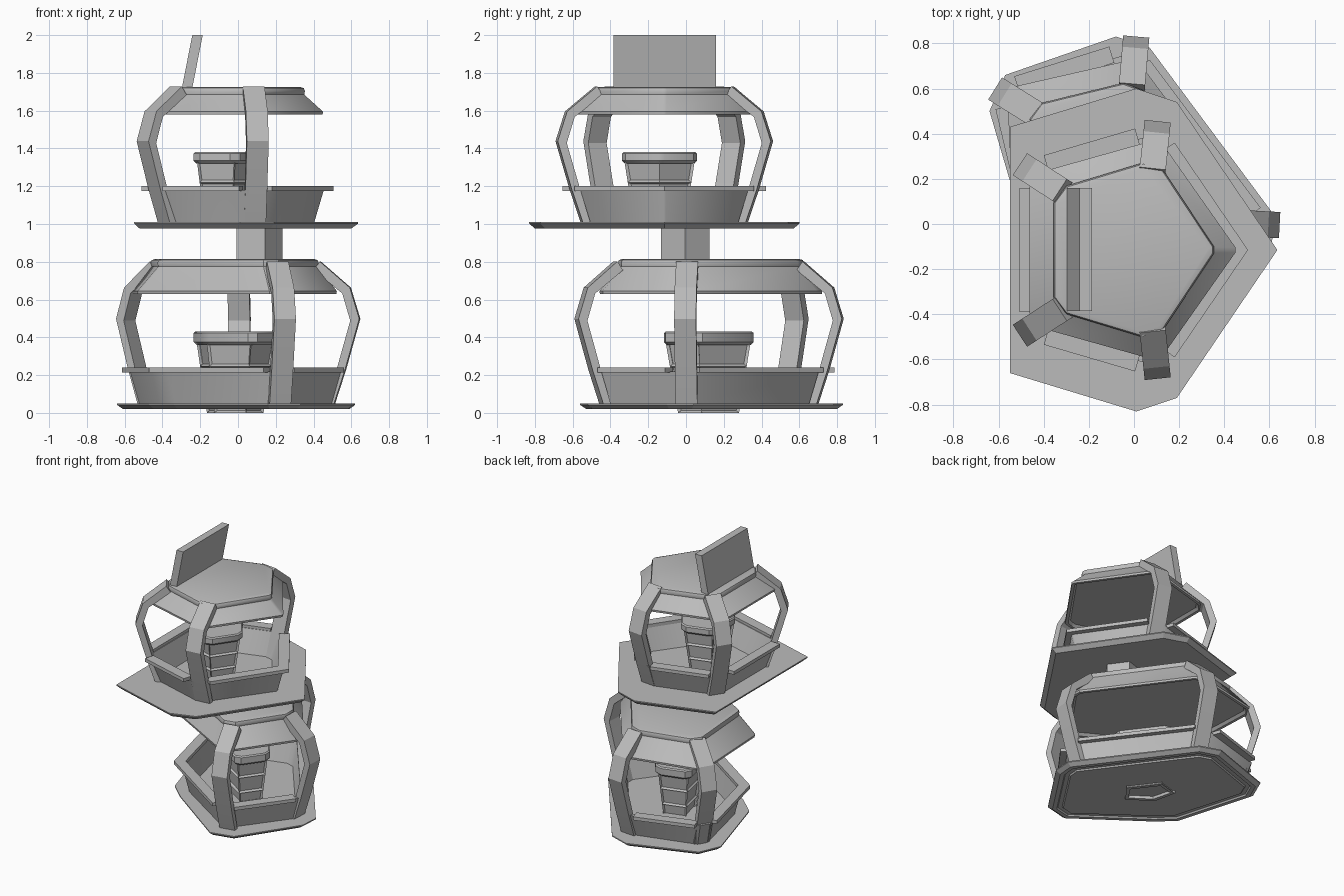
import bpy, bmesh, math
from mathutils import Vector

cube = bpy.data.objects.get("Cube")
if cube:
    bpy.data.objects.remove(cube, do_unlink=True)

grey = bpy.data.materials.new("plain grey")
grey.use_nodes = True
GREY = (0.5, 0.5, 0.5, 1)
grey.diffuse_color = GREY
grey.node_tree.nodes["Principled BSDF"].inputs["Base Color"].default_value = GREY


def finish(bm, name, smooth=0):
    bmesh.ops.recalc_face_normals(bm, faces=bm.faces)
    mesh = bpy.data.meshes.new(name)
    bm.to_mesh(mesh)
    bm.free()
    mesh.materials.append(grey)
    ob = bpy.data.objects.new(name, mesh)
    bpy.context.collection.objects.link(ob)
    if smooth:
        bpy.ops.object.select_all(action="DESELECT")
        ob.select_set(True)
        bpy.context.view_layer.objects.active = ob
        bpy.ops.object.shade_smooth_by_angle(angle=math.radians(smooth))
    return ob


def grow(pts, d):
    """Offset a counter-clockwise outline outwards by d with mitred corners."""
    out = []
    for i, p in enumerate(pts):
        p = Vector(p)
        e1 = (p - Vector(pts[i - 1])).normalized()
        e2 = (Vector(pts[(i + 1) % len(pts)]) - p).normalized()
        n1, n2 = Vector((e1.y, -e1.x)), Vector((e2.y, -e2.x))
        out.append(p + (n1 + n2) * d / (1 + n1.dot(n2)))
    return out


def trim(pts, d, first):
    """Cut the corners of an outline; the entrance corner has its own amount."""
    out = []
    for i, p in enumerate(pts):
        p = Vector(p)
        for q in (pts[i - 1], pts[(i + 1) % len(pts)]):
            out.append(p + (Vector(q) - p).normalized() * (d if i else first))
    return out


def scaled(pts, k, centre):
    c = sum((Vector(p) for p in pts), Vector((0, 0))) / len(pts)
    return [Vector(centre) + (Vector(p) - c) * k for p in pts]


def skin(rows, closed=False):
    """Skin rows of 3D points, capped at the ends or closed into a hoop."""
    bm = bmesh.new()
    vs = [[bm.verts.new(p) for p in row] for row in rows]
    n = len(vs[0])
    pairs = list(zip(vs, vs[1:]))
    if closed:
        pairs.append((vs[-1], vs[0]))
    else:
        bm.faces.new(vs[0])
        bm.faces.new(vs[-1])
    for a, b in pairs:
        for i in range(n):
            j = (i + 1) % n
            bm.faces.new((a[i], a[j], b[j], b[i]))
    bmesh.ops.recalc_face_normals(bm, faces=bm.faces)
    return bm


def loft(rings, closed=False):
    return skin([[(p[0], p[1], z) for p in pts] for pts, z in rings], closed)


def lowest(bm):
    return min(bm.faces, key=lambda f: f.calc_center_median().z)


def column(name, spot, angle, base, k):
    """Bowed flat post whose widest point touches spot."""
    outer = [(-.135, 0), (-.075, .18), (0, .44), (-.05, .6), (-.21, .735)]
    inner = [(-.175, 0), (-.12, .18), (-.048, .43), (-.09, .57), (-.24, .69)]
    a = math.radians(angle)
    out, side = Vector((math.cos(a), math.sin(a), 0)), Vector((-math.sin(a), math.cos(a), 0))
    rows = []
    for (ro, zo), (ri, zi) in zip(outer, inner):
        rows.append([Vector((*spot, base + z * k)) + out * r + side * s * .058
                     for r, z, s in ((ro, zo, -1), (ro, zo, 1), (ri, zi, 1), (ri, zi, -1))])
    finish(skin(rows), name, 25)


def boards(name, outline, z0, z1):
    """Counter boards along every edge, stopping short of the columns."""
    inside = grow(outline, -.075)
    n = len(outline)
    for i in range(n):
        j = (i + 1) % n
        a, b = Vector(outline[i]), Vector(outline[j])
        d = (b - a).normalized()
        c, e = inside[i], inside[j]
        if i:
            a = a + d * .115
            c = a + Vector((-d.y, d.x)) * .075
        if j:
            b = b - d * .115
            e = b + Vector((-d.y, d.x)) * .075
        quad = [a, b, e, c]
        finish(loft([(quad, z0), (quad, z1)]), f"{name}_{i + 1}")


def stand(level, plate, plate_z, wall_low, wall_top, nose, board, eave, crown, eave_z, top_z,
          posts, k, core_at, core_z, core_k):
    base = plate_z[1]
    # Floor plate with chamfered edge and grooved underside
    bm = loft([(grow(plate, -.03), plate_z[0]), (plate, base - .008), (plate, base)])
    if level == "lower":
        under = lowest(bm)
        for thickness, depth in ((.03, 0), (.008, -.01), (.03, 0), (.008, .01)):
            bmesh.ops.inset_individual(bm, faces=[under], thickness=thickness, depth=depth)
    finish(bm, level + "_floor_plate")
    # Parapet and counter
    bz = base + .17
    low, top = trim(wall_low, .05, nose), trim(wall_top, .05, nose)
    finish(loft([(low, base), (top, bz), (grow(top, -.03), bz), (grow(low, -.03), base)], True),
           level + "_parapet", 35)
    boards(level + "_counter_board", board, bz - .005, bz + .02)
    # Roof with sloped skirt, rounded rim and shallow recess underneath
    rim, skirt = trim(crown, .05, .012), trim(eave, .05, .012)
    finish(loft([(grow(skirt, -.035), eave_z + .02), (grow(skirt, -.02), eave_z), (skirt, eave_z),
                 (grow(skirt, .002), eave_z + .015), (grow(rim, .012), top_z - .04),
                 (grow(rim, .016), top_z - .022), (grow(rim, .01), top_z - .006),
                 (grow(rim, -.008), top_z)]), level + "_roof", 35)
    # Bowed columns
    for i, (x, y, a) in enumerate(posts):
        column(f"{level}_column_{i + 1}", (x, y), a, base - .005, k)
    # Central display with recessed shelves and a hollow foot
    z0, z1, z2 = core_z
    bm = loft([(scaled(wall_top, core_k * (.64 + .25 * t / 3), core_at), z0 + (z1 - z0) * t / 3)
               for t in range(4)])
    sides = [f for f in bm.faces if len(f.verts) == 4]
    bmesh.ops.inset_individual(bm, faces=[lowest(bm)], thickness=.03, depth=0)
    bmesh.ops.inset_individual(bm, faces=[lowest(bm)], thickness=.004, depth=-.03)
    bmesh.ops.inset_individual(bm, faces=sides, thickness=.014, depth=-.014)
    finish(bm, level + "_display_body")
    cap = trim(scaled(wall_top, core_k, core_at), .035, .035)
    finish(loft([(grow(cap, -.015), z1 - .01), (cap, z1 + .005), (cap, z2 - .008),
                 (grow(cap, -.008), z2)]), level + "_display_top", 35)


def mirrored(apex, shoulder, rear):
    """Five-sided outline mirrored about the upper stand's axis."""
    y = -.115
    (sx, sy), (rx, ry) = shoulder, rear
    return [(apex, y), (sx, y + sy), (rx, y + ry), (rx, y - ry), (sx, y - sy)]


# Lower stand
stand("lower",
      [(-.34, -.2), (.16, -.56), (.33, -.52), (.61, -.1), (.62, .04), (.07, .78),
       (-.08, .83), (-.57, .66), (-.64, .5), (-.47, -.08)], (.02, .05),
      [(-.4, -.06), (.2, -.45), (.53, -.01), (0, .7), (-.54, .55)],
      [(-.44, -.08), (.22, -.5), (.58, -.01), (0, .76), (-.59, .59)], .08,
      [(-.47, -.09), (.23, -.56), (.63, -.02), (0, .82), (-.64, .62)],
      [(-.53, -.07), (.21, -.48), (.55, 0), (.01, .73), (-.56, .6)],
      [(-.41, -.03), (.18, -.37), (.44, .01), (0, .62), (-.45, .51)],
      .63, .815,
      [(.25, -.58, -79), (.645, -.005, -3), (.01, .83, 85), (-.615, .6, 148)], 1.03,
      (-.025, .125), (0, .37, .43), .4)

# Upper stand
stand("upper",
      [(.635, -.115), (.19, .54), (.01, .6), (-.55, .43), (-.55, -.66), (.01, -.83), (.19, -.77)],
      (.975, 1.01),
      mirrored(.41, (.08, .455), (-.41, .31)),
      mirrored(.46, (.1, .515), (-.46, .35)), .01,
      mirrored(.505, (.115, .57), (-.51, .387)),
      mirrored(.455, (.11, .49), (-.46, .33)),
      mirrored(.345, (.09, .385), (-.34, .255)),
      1.58, 1.725,
      [(.105, .455, 84), (-.505, .265, 147), (-.505, -.495, -147), (.105, -.685, -84)], .985,
      (-.07, -.14), (1.0, 1.33, 1.38), .405)

# Pillar between the stands
pillar = [(.1 + .135 * math.cos(a), -.005 + .135 * math.sin(a))
          for a in (math.radians(72 * i) for i in range(5))]
finish(loft([(pillar, .8), (pillar, .985)]), "connecting_pillar")

# Leaning sign panel on the upper roof
low = [(-.298, -.385), (-.243, -.385), (-.243, .16), (-.298, .16)]
finish(loft([(low, 1.715), ([(x + .056, y) for x, y in low], 2.0)]), "sign_panel")
